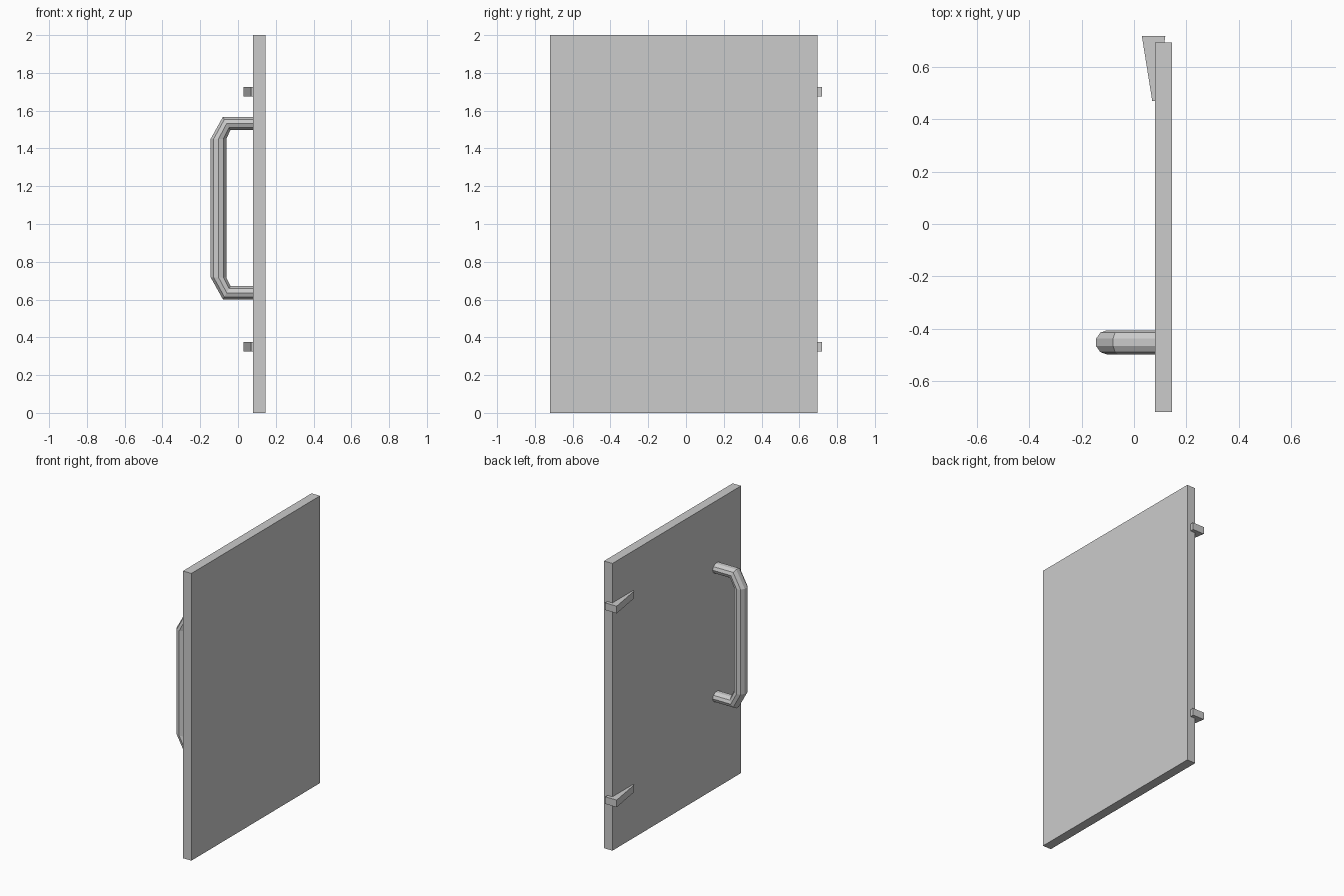
import bpy, bmesh
from math import cos, sin, pi

if "Cube" in bpy.data.objects:
    bpy.data.objects.remove(bpy.data.objects["Cube"])


def loft(name, rings):
    """Skin matching rings of points into a closed, flat-shaded solid."""
    bm = bmesh.new()
    loops = [[bm.verts.new(p) for p in ring] for ring in rings]
    n = len(loops[0])
    for a, b in zip(loops, loops[1:]):
        for i in range(n):
            j = (i + 1) % n
            bm.faces.new((a[i], a[j], b[j], b[i]))
    bm.faces.new(loops[0])
    bm.faces.new(loops[-1])
    bmesh.ops.recalc_face_normals(bm, faces=bm.faces)
    mesh = bpy.data.meshes.new(name)
    bm.to_mesh(mesh)
    bm.free()
    obj = bpy.data.objects.new(name, mesh)
    bpy.context.collection.objects.link(obj)
    return obj


def rect(x0, x1, y, z0, z1):
    return [(x0, y, z0), (x1, y, z0), (x1, y, z1), (x0, y, z1)]


# Door panel
loft("door_panel", [rect(0.08, 0.145, -0.72, 0, 2), rect(0.08, 0.145, 0.695, 0, 2)])

# Tapered hinges, wide end past the panel's edge
for label, z in (("lower", 0.35), ("upper", 1.70)):
    loft(label + "_hinge", [rect(0.03, 0.12, 0.72, z - 0.025, z + 0.025),
                            rect(0.07, 0.085, 0.47, z - 0.025, z + 0.025)])

# Pull handle: ten-sided tube given by outer and inner (x, z) at each bend
MID_Z, HANDLE_Y, HALF_Y, SIDES = 1.084, -0.453, 0.046, 10
upper = [((0.082, 1.567), (0.082, 1.497)),
         ((-0.08, 1.567), (-0.04, 1.497)),
         ((-0.145, 1.45), (-0.062, 1.45))]
lower = [tuple((x, 2 * MID_Z - z) for x, z in pair) for pair in reversed(upper)]
flat = cos(pi / SIDES)
rings = []
for (ox, oz), (ix, iz) in upper + lower:
    ring = []
    for k in range(SIDES):
        a = 2 * pi * k / SIDES
        s = sin(a) / flat / 2
        ring.append(((ox + ix) / 2 + (ox - ix) * s,
                     HANDLE_Y + HALF_Y * cos(a),
                     (oz + iz) / 2 + (oz - iz) * s))
    rings.append(ring)
loft("pull_handle", rings)
